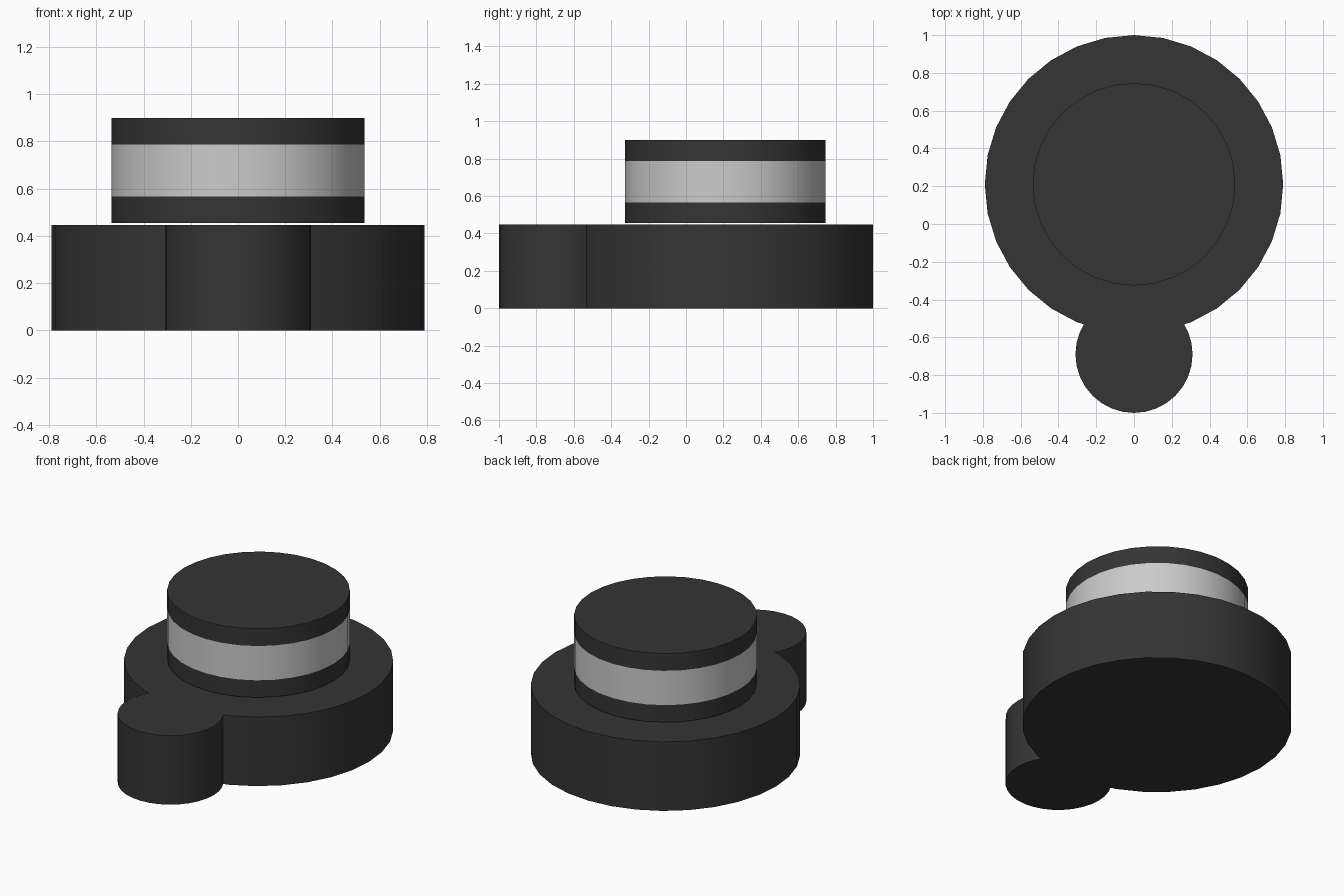
import bpy
import math

if "Cube" in bpy.data.objects:
    bpy.data.objects.remove(bpy.data.objects["Cube"])

SIDES = 32
BASE_TOP = 0.447
HEAD_Y = 0.21

dark = bpy.data.materials.new("dark")
dark.diffuse_color = (0.035, 0.035, 0.035, 1)
dark.use_nodes = True
dark.node_tree.nodes["Principled BSDF"].inputs["Base Color"].default_value = dark.diffuse_color


def cylinder(name, radius, y, z0, z1, mat=None):
    bpy.ops.mesh.primitive_cylinder_add(
        vertices=SIDES, radius=radius, depth=z1 - z0, location=(0, y, (z0 + z1) / 2))
    ob = bpy.context.object
    ob.name = name
    if mat:
        ob.data.materials.append(mat)
    return ob


def smooth(ob):
    ob.data.shade_smooth()
    ob.data.set_sharp_from_angle(angle=math.radians(30))


# Base plate: large disc joined with a small round lobe at the front
base = cylinder("base_plate", 0.79, HEAD_Y, 0, BASE_TOP, dark)
lobe = cylinder("base_lobe", 0.31, -0.69, 0, BASE_TOP, dark)
mod = base.modifiers.new("join_lobe", 'BOOLEAN')
mod.operation = 'UNION'
mod.solver = 'EXACT'
mod.object = lobe
bpy.context.view_layer.objects.active = base
bpy.ops.object.modifier_apply(modifier=mod.name)
bpy.data.objects.remove(lobe)
smooth(base)

# Drum hovering just above the base: one turned body with a light middle band
levels = [0.455, 0.566, 0.788, 0.90]
radius = 0.536
verts = [(radius * math.sin(2 * math.pi * i / SIDES),
          radius * math.cos(2 * math.pi * i / SIDES), z)
         for z in levels for i in range(SIDES)]
faces = []
for ring in range(3):
    for i in range(SIDES):
        j = (i + 1) % SIDES
        a, b = ring * SIDES, (ring + 1) * SIDES
        faces.append((a + i, b + i, b + j, a + j))
faces.append(tuple(range(SIDES)))
faces.append(tuple(reversed(range(3 * SIDES, 4 * SIDES))))

mesh = bpy.data.meshes.new("drum")
mesh.from_pydata(verts, [], faces)
drum = bpy.data.objects.new("drum", mesh)
drum.location.y = HEAD_Y
bpy.context.collection.objects.link(drum)
band = bpy.data.materials.new("band_grey")
band.diffuse_color = (0.6, 0.6, 0.6, 1)
band.use_nodes = True
band.node_tree.nodes["Principled BSDF"].inputs["Base Color"].default_value = band.diffuse_color
mesh.materials.append(dark)
mesh.materials.append(band)
for p in mesh.polygons[SIDES:2 * SIDES]:
    p.material_index = 1
smooth(drum)
